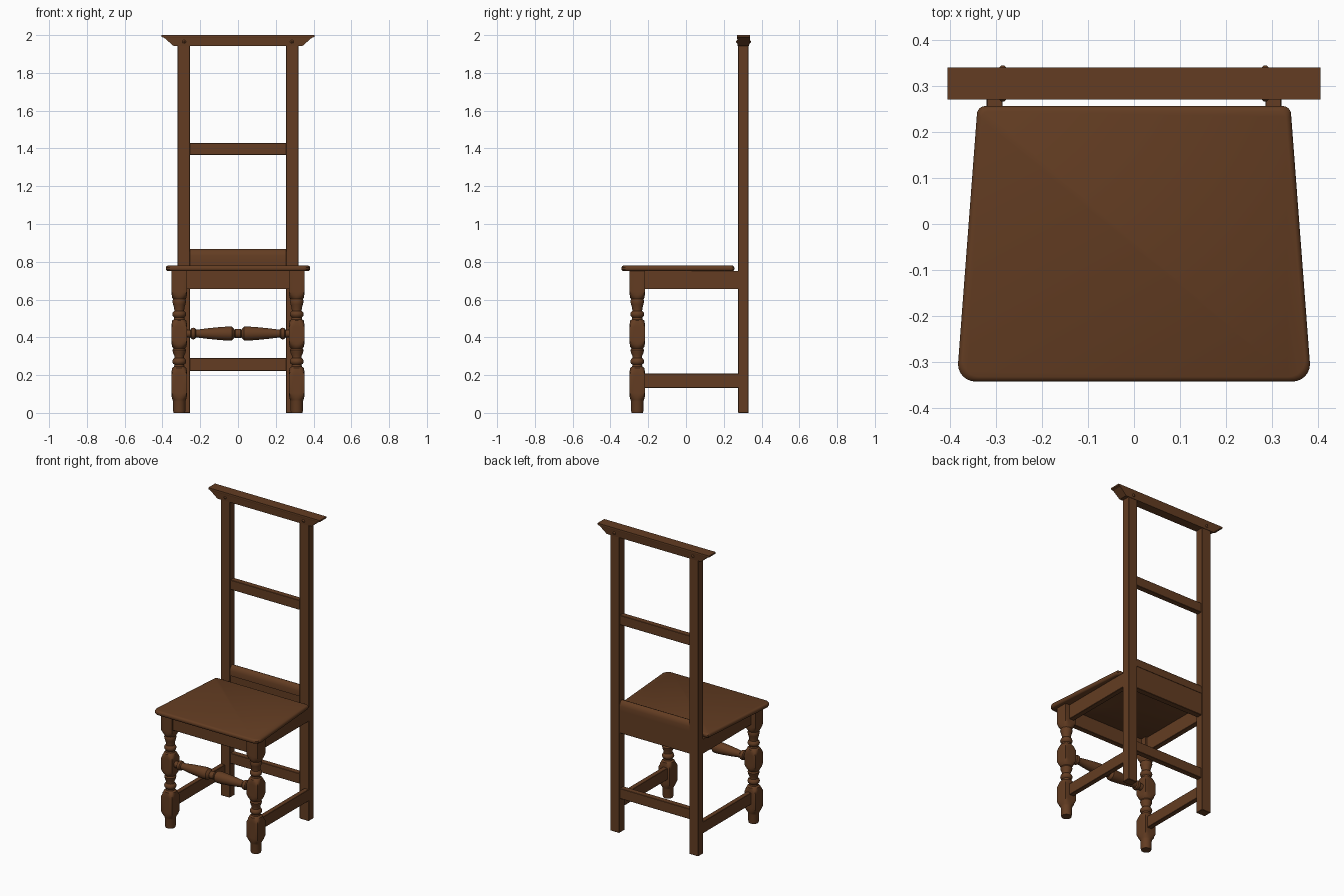
import bpy, bmesh, math

if "Cube" in bpy.data.objects:
    bpy.data.objects.remove(bpy.data.objects["Cube"])

wood = bpy.data.materials.new("dark brown wood")
wood.diffuse_color = (0.125, 0.046, 0.016, 1)
wood.use_nodes = True
wood.node_tree.nodes["Principled BSDF"].inputs["Base Color"].default_value = wood.diffuse_color


def finish(name, bm, bevel=0.0, segments=1, smooth=False):
    bmesh.ops.recalc_face_normals(bm, faces=bm.faces)
    mesh = bpy.data.meshes.new(name)
    bm.to_mesh(mesh)
    bm.free()
    mesh.materials.append(wood)
    ob = bpy.data.objects.new(name, mesh)
    bpy.context.collection.objects.link(ob)
    if bevel:
        mod = ob.modifiers.new("soft edges", 'BEVEL')
        mod.width, mod.segments = bevel, segments
        mod.limit_method, mod.angle_limit = 'ANGLE', math.radians(40)
    if smooth:
        bpy.ops.object.select_all(action='DESELECT')
        ob.select_set(True)
        bpy.context.view_layer.objects.active = ob
        bpy.ops.object.shade_smooth_by_angle(angle=math.radians(35))
    return ob


def box(name, x0, x1, y0, y1, z0, z1, bevel=0.002):
    bm = bmesh.new()
    bmesh.ops.create_cube(bm, size=1)
    for v in bm.verts:
        v.co = ((x0 + x1) / 2 + v.co.x * (x1 - x0),
                (y0 + y1) / 2 + v.co.y * (y1 - y0),
                (z0 + z1) / 2 + v.co.z * (z1 - z0))
    return finish(name, bm, bevel)


def loft(bm, rings):
    """Skin a list of closed rings of points and cap both ends."""
    rows = [[bm.verts.new(p) for p in ring] for ring in rings]
    n = len(rows[0])
    for a, b in zip(rows, rows[1:]):
        for i in range(n):
            j = (i + 1) % n
            bm.faces.new((a[i], a[j], b[j], b[i]))
    bm.faces.new(rows[0])
    bm.faces.new(rows[-1])


def turned(name, profile, place, half=1.0, n=32):
    """Turn a (position, radius) profile, trimmed to a square bar of the given half width."""
    rings = []
    for t, r in profile:
        ring = []
        for i in range(n):
            a = 2 * math.pi * i / n
            c, s = math.cos(a), math.sin(a)
            d = min(r, half / max(abs(c), abs(s)))
            ring.append(place(d * c, d * s, t))
        rings.append(ring)
    bm = bmesh.new()
    loft(bm, rings)
    return finish(name, bm, smooth=True)


# Front legs: square blocks alternating with turned sections
B = 0.06
LEG = [(0, .030), (.012, .033), (.06, .033), (.07, .036), (.085, .046), (.105, B),
       (.205, B), (.222, .047), (.238, .038), (.245, .027), (.255, .026),
       (.262, .034), (.272, .037), (.282, .034), (.290, .026), (.302, .026),
       (.318, .033), (.332, .036), (.342, .031), (.350, .038), (.365, .048), (.382, B),
       (.455, B), (.472, .048), (.488, .038), (.495, .029), (.505, .027),
       (.512, .034), (.522, .037), (.532, .034), (.540, .026), (.555, .027),
       (.575, .033), (.592, .037), (.602, .033), (.610, .038), (.625, .048), (.642, B), (.752, B)]
# Back posts and side rails
for side, s in (("left", -1), ("right", 1)):
    turned(side + "_front_leg", LEG,
           lambda u, v, t: (s * .311 + u, -.258 + v, t), half=.04)
    def span(a, b):
        return sorted((s * a, s * b))
    box(side + "_back_post", *span(.254, .32), .276, .331, 0, 1.95)
    box(side + "_seat_rail", *span(.285, .32), -.23, .28, .655, .752)
    box(side + "_side_stretcher", *span(.288, .32), -.23, .28, .132, .208)

# Cross rails
box("front_seat_rail", -.28, .28, -.29, -.255, .655, .752)
box("back_seat_rail", -.26, .26, .285, .325, .655, .81)
box("back_stretcher", -.26, .26, .285, .322, .223, .29)
box("middle_back_slat", -.26, .26, .285, .322, 1.365, 1.428)

# Rounded rail above the seat
bm = bmesh.new()
arch = [(.328, .802), (.278, .802), (.278, .835), (.283, .85), (.292, .862), (.303, .867),
        (.314, .862), (.323, .85), (.328, .835)]
loft(bm, [[(x, y, z) for y, z in arch] for x in (-.26, .26)])
finish("lower_back_rail", bm, smooth=True)

# Turned front stretcher, mirrored about its middle
HALF = [(0, .024), (.014, .024), (.018, .020), (.024, .028), (.032, .036), (.055, .037),
        (.10, .034), (.16, .028), (.215, .021), (.222, .022), (.228, .029), (.238, .031),
        (.247, .028), (.252, .020), (.262, .020), (.285, .024)]
turned("front_stretcher", [(-t, r) for t, r in HALF[:0:-1]] + HALF,
       lambda u, v, t: (t, -.258 + u, .42 + v), n=24)

# Seat: trapezoid board with rounded corners and edges
bm = bmesh.new()
corners = [(-.382, -.342, .038), (.382, -.342, .038), (.341, .256, .018), (-.341, .256, .018)]
outline = []
for k, (x, y, r) in enumerate(corners):
    cx, cy = x - math.copysign(r, x), y - math.copysign(r, y)
    for i in range(7):
        a = math.pi + k * math.pi / 2 + i * math.pi / 12
        outline.append((cx + r * math.cos(a), cy + r * math.sin(a)))
rings = []
for z, inset in ((.75, .010), (.753, .004), (.76, 0), (.77, 0), (.777, .004), (.78, .010)):
    rings.append([(x - math.copysign(inset, x), y - math.copysign(inset, y), z) for x, y in outline])
loft(bm, rings)
finish("seat", bm, smooth=True)

# Crest rail with undercut ends
bm = bmesh.new()
rings = []
for z, x, y0, y1 in ((1.943, .342, .274, .334), (1.985, .39, .271, .339),
                     (1.99, .405, .27, .34), (2.0, .405, .27, .34)):
    rings.append([(-x, y0, z), (x, y0, z), (x, y1, z), (-x, y1, z)])
loft(bm, rings)
finish("crest_rail", bm)

# Small joint pegs in the crest rail
for side, s in (("left", -1), ("right", 1)):
    turned(side + "_crest_peg", [(.266, .003), (.272, .010), (.338, .010), (.344, .003)],
           lambda u, v, t: (s * .285 + u, t, 1.965 + v), n=8)
